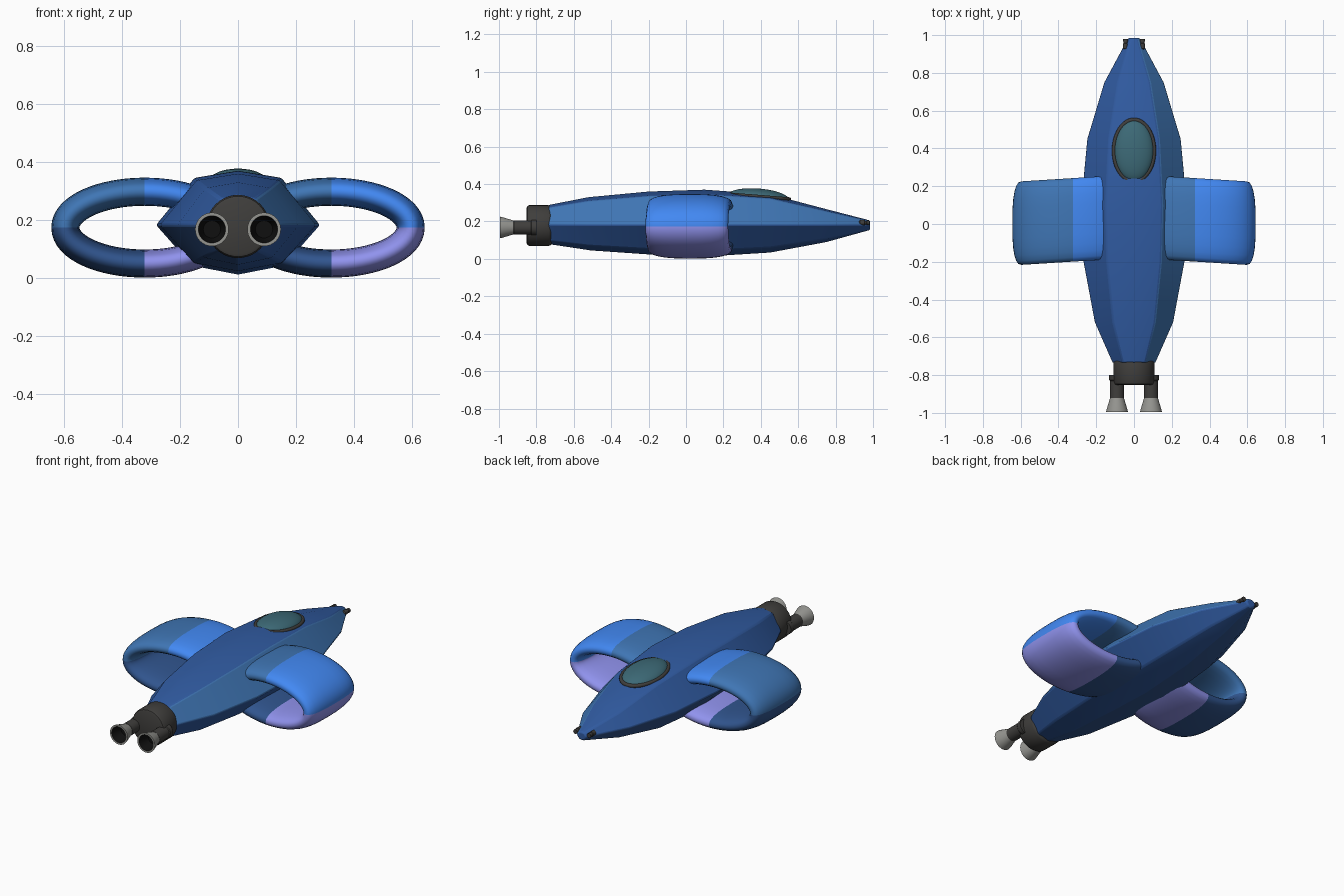
import bpy, bmesh
from math import sin, cos, pi, sqrt, radians, copysign

if "Cube" in bpy.data.objects:
    bpy.data.objects.remove(bpy.data.objects["Cube"])


def mat(name, r, g, b):
    m = bpy.data.materials.new(name)
    m.diffuse_color = (r, g, b, 1)
    m.use_nodes = True
    m.node_tree.nodes["Principled BSDF"].inputs["Base Color"].default_value = m.diffuse_color
    return m


MID = mat("mid_blue", .03, .105, .36)
STEEL = mat("steel_blue", .05, .18, .46)
BRIGHT = mat("bright_blue", .055, .25, .9)
NAVY = mat("navy", .03, .09, .27)
VIOLET = mat("violet", .28, .29, .85)
DARK = mat("dark_metal", .05, .048, .045)
BLACK = mat("nozzle_black", .005, .005, .005)
GREY = mat("nozzle_grey", .3, .3, .28)
GLASS = mat("glass_teal", .045, .14, .18)


def finish(bm, name, mats, angle=30):
    bmesh.ops.recalc_face_normals(bm, faces=bm.faces)
    me = bpy.data.meshes.new(name)
    bm.to_mesh(me)
    bm.free()
    for m in mats:
        me.materials.append(m)
    ob = bpy.data.objects.new(name, me)
    bpy.context.collection.objects.link(ob)
    bpy.ops.object.select_all(action='DESELECT')
    ob.select_set(True)
    bpy.context.view_layer.objects.active = ob
    bpy.ops.object.shade_smooth_by_angle(angle=radians(angle))
    return ob


def loft(bm, rings, closed=False, mat_of=lambda j: 0):
    """Skin a list of closed point loops; cap the ends unless closed."""
    vs = [[bm.verts.new(p) for p in r] for r in rings]
    n = len(vs[0])
    for i in range(len(vs) if closed else len(vs) - 1):
        a, b = vs[i], vs[(i + 1) % len(vs)]
        for j in range(n):
            f = bm.faces.new((a[j], a[(j + 1) % n], b[(j + 1) % n], b[j]))
            f.material_index = mat_of(j)
    if not closed:
        bm.faces.new(vs[0])
        bm.faces.new(vs[-1])


def lathe(name, x, z, profile, mats, n=24, mat_of=None):
    """Turn (y, radius) points around an axis parallel to y."""
    bm = bmesh.new()
    loft(bm, [[(x + r * cos(2 * pi * k / n), y, z + r * sin(2 * pi * k / n))
               for k in range(n)] for y, r in profile])
    if mat_of:
        for f in bm.faces:
            f.material_index = mat_of(f)
    return finish(bm, name, mats)


# Fuselage: eight-sided hull, stations are (y, half width, bottom, top)
stations = [(-.735, .115, .078, .288), (-.52, .21, .046, .33), (-.2, .27, .024, .36),
            (.1, .283, .012, .37), (.45, .25, .034, .345), (.75, .16, .09, .266),
            (.985, .033, .155, .205)]
bm = bmesh.new()
rings = []
for y, w, b, t in stations:
    c = .183
    up, dn = c + .87 * (t - c), c + .82 * (b - c)
    rings.append([(0, y, t), (.53 * w, y, up), (w, y, c), (.56 * w, y, dn),
                  (0, y, b), (-.56 * w, y, dn), (-w, y, c), (-.53 * w, y, up)])
hull_cols = [0, 1, 0, 0, 2, 2, 0, 0]
loft(bm, rings, mat_of=lambda j: hull_cols[j])
hull = finish(bm, "fuselage", [MID, STEEL, NAVY], 24)
bev = hull.modifiers.new("soft_edges", 'BEVEL')
bev.width, bev.segments, bev.limit_method, bev.angle_limit = .008, 2, 'ANGLE', radians(24)


# Ring wings: rounded foil section swept round an ellipse, slightly swept back
def ring_wing(name, side):
    bm = bmesh.new()
    cx, cz, rx, rz = .322 * side, .174, .274, .124
    rings, n, m = [], 64, 24
    for i in range(n):
        a = 2 * pi * i / n
        nx, nz = cos(a) / rx, sin(a) / rz
        ln = sqrt(nx * nx + nz * nz)
        loop = []
        for k in range(m):
            s = 2 * pi * k / m
            u = copysign(abs(cos(s)) ** .75, cos(s)) * .221
            d = copysign(abs(sin(s)) ** .8, sin(s)) * .0485
            x = cx + rx * cos(a) + d * nx / ln
            loop.append((x, u + .022 - .063 * (abs(x) - .322),
                         cz + rz * sin(a) + d * nz / ln))
        rings.append(loop)
    loft(bm, rings, closed=True)
    # colour by quadrant
    for f in bm.faces:
        p = f.calc_center_median()
        f.material_index = (0 if p.x < cx else 1) + (0 if p.z > cz else 2)
    finish(bm, name, [STEEL, BRIGHT, NAVY, VIOLET], 60)


ring_wing("ring_wing_right", 1)
ring_wing("ring_wing_left", -1)

# Engine block
lathe("engine_block", 0, .178,
      [(-.852, .095), (-.848, .104), (-.838, .109), (-.735, .109), (-.725, .105), (-.71, .09)],
      [DARK], 40)

# Twin thrusters, nose guns
for s, tag in ((1, "right"), (-1, "left")):
    lathe("thruster_pipe_" + tag, s * .09, .168,
          [(-.925, .034), (-.92, .038), (-.83, .038), (-.825, .042), (-.8, .042)], [DARK])
    lathe("nozzle_" + tag, s * .09, .168,
          [(-.91, .034), (-.925, .038), (-.955, .047), (-.985, .056), (-.995, .058),
           (-.995, .047), (-.975, .043), (-.93, .03)], [GREY, BLACK], 32,
          lambda f: 1 if f.calc_center_median().y < -.9 and
          max((v.co.x - s * .09) ** 2 + (v.co.z - .168) ** 2 for v in f.verts) < .0472 ** 2
          and f.normal.length >= 0 and min(v.co.y for v in f.verts) < -.929
          and not any(abs(v.co.y + .925) < .001 for v in f.verts)
          and not any(abs(v.co.y + .955) < .001 for v in f.verts) else 0)
    lathe("nose_gun_" + tag, s * .045, .193,
          [(.925, .008), (.93, .014), (.955, .014), (.957, .01), (.965, .01),
           (.967, .013), (.98, .013)], [DARK], 16)

# Canopy glass
bpy.ops.mesh.primitive_uv_sphere_add(segments=40, ring_count=20, location=(0, .388, .329))
glass = bpy.context.object
glass.name = "canopy_glass"
glass.scale = (.104, .163, .047)
glass.rotation_euler.x = -.08
glass.data.materials.append(GLASS)
bpy.ops.object.shade_smooth()

# Canopy frame: oval tube partly sunk in the hull
bm = bmesh.new()
loft(bm, [[((.107 + .01 * cos(b)) * cos(a), (.163 + .012 * cos(b)) * sin(a), .011 * sin(b))
           for b in [2 * pi * k / 10 for k in range(10)]]
          for a in [2 * pi * i / 48 for i in range(48)]], closed=True)
frame = finish(bm, "canopy_frame", [DARK], 60)
frame.location = (0, .388, .332)
frame.rotation_euler.x = -.08
